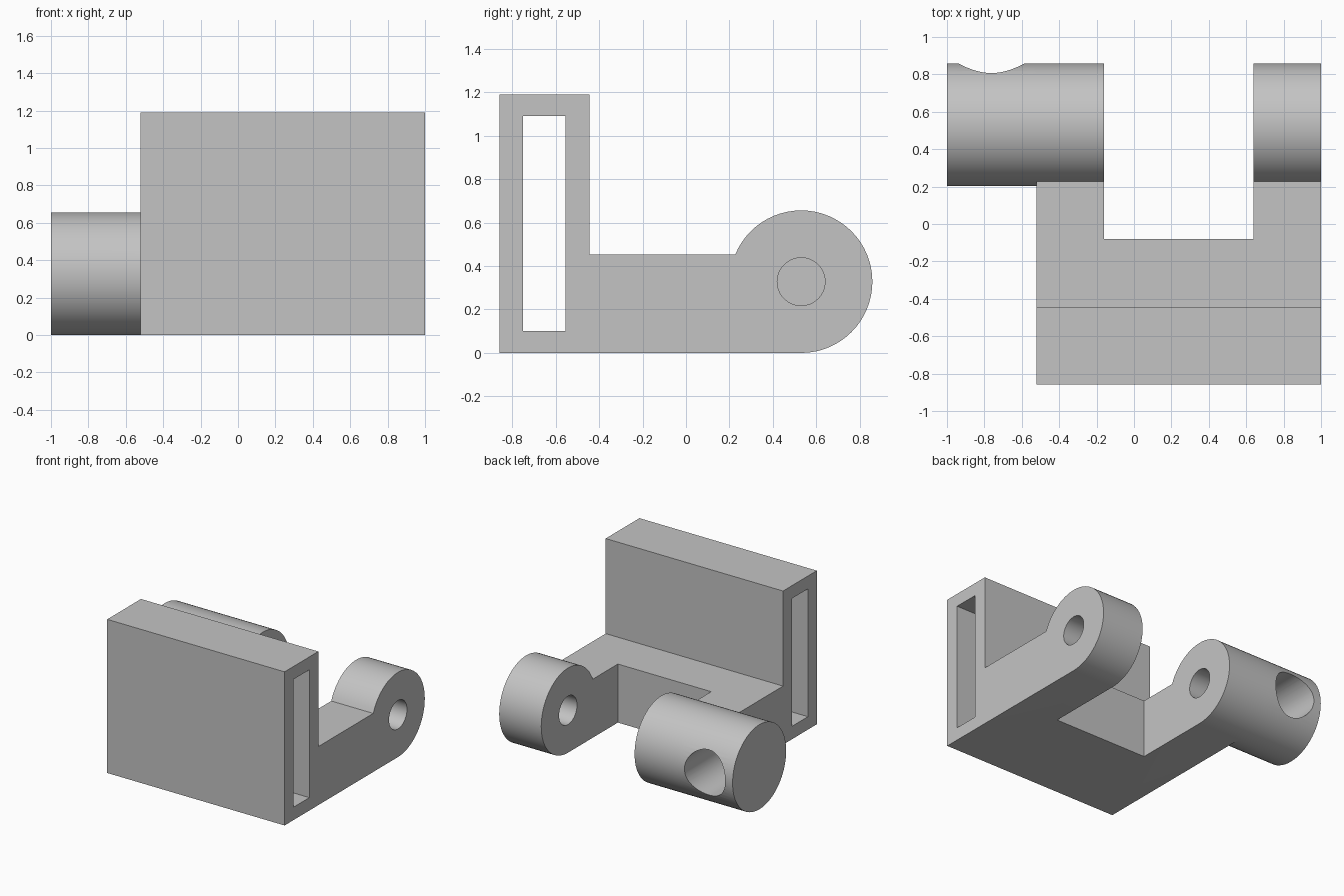
import bpy, bmesh
from math import sin, cos, tau

if "Cube" in bpy.data.objects:
    bpy.data.objects.remove(bpy.data.objects["Cube"])

grey = bpy.data.materials.new("plain grey")
grey.use_nodes = True
grey.diffuse_color = (0.55, 0.55, 0.55, 1)
grey.node_tree.nodes["Principled BSDF"].inputs["Base Color"].default_value = grey.diffuse_color

SEG = 64
R = 0.328            # hinge barrel radius
HY, HZ = 0.53, R     # hinge axis


def arc(y, z, r, first=0, last=SEG - 1):
    return [(y + r * cos(tau * i / SEG), z + r * sin(tau * i / SEG)) for i in range(first, last + 1)]


def prism(name, outline, start, end, place=lambda a, b, t: (t, a, b)):
    """Extrude a 2D outline from start to end; place maps it into space."""
    bm = bmesh.new()
    rings = [[bm.verts.new(place(a, b, t)) for a, b in outline] for t in (start, end)]
    for ring in rings:
        bm.faces.new(ring)
    n = len(outline)
    for i in range(n):
        j = (i + 1) % n
        bm.faces.new((rings[0][i], rings[0][j], rings[1][j], rings[1][i]))
    bmesh.ops.recalc_face_normals(bm, faces=bm.faces)
    mesh = bpy.data.meshes.new(name)
    bm.to_mesh(mesh)
    bm.free()
    mesh.materials.append(grey)
    obj = bpy.data.objects.new(name, mesh)
    bpy.context.collection.objects.link(obj)
    return obj


def rect(a0, a1, b0, b1):
    return [(a0, b0), (a1, b0), (a1, b1), (a0, b1)]


def combine(target, other, operation):
    mod = target.modifiers.new(other.name, 'BOOLEAN')
    mod.operation = operation
    mod.solver = 'EXACT'
    mod.object = other
    bpy.context.view_layer.objects.active = target
    bpy.ops.object.modifier_apply(modifier=mod.name)
    bpy.data.objects.remove(other)


# Side profile: tall front wall, low base, round hinge knuckle
knuckle = arc(HY, HZ, R, -16, 28)
step = knuckle[-1][1]
profile = [(-0.858, 0)] + knuckle + [(-0.445, step), (-0.445, 1.19), (-0.858, 1.19)]
bracket = prism("hinge_bracket", profile, -0.52, 1)

# Gap between the two arms
combine(bracket, prism("arm_gap", rect(-0.08, 1.1, -0.2, 1.4), -0.16, 0.64), 'DIFFERENCE')
# Long slot through the wall
combine(bracket, prism("wall_slot", rect(-0.75, -0.555, 0.1, 1.09), -0.7, 1.2), 'DIFFERENCE')
# Barrel stub on the right
combine(bracket, prism("barrel_stub", arc(HY, HZ, R), -1, -0.52), 'UNION')
# Hinge pin hole, blind in the right arm
combine(bracket, prism("pin_hole", arc(HY, HZ, 0.11), -0.5, 1.1), 'DIFFERENCE')
# Blind cross hole in the back of the stub
cross = prism("cross_hole", arc(-0.762, HZ, 0.175), 0.33, 1.1, lambda a, b, t: (a, t, b))
combine(bracket, cross, 'DIFFERENCE')

# Smooth barrels with sharp edges
bpy.ops.object.select_all(action='DESELECT')
bracket.select_set(True)
bpy.context.view_layer.objects.active = bracket
bpy.ops.object.shade_smooth_by_angle(angle=0.5)
